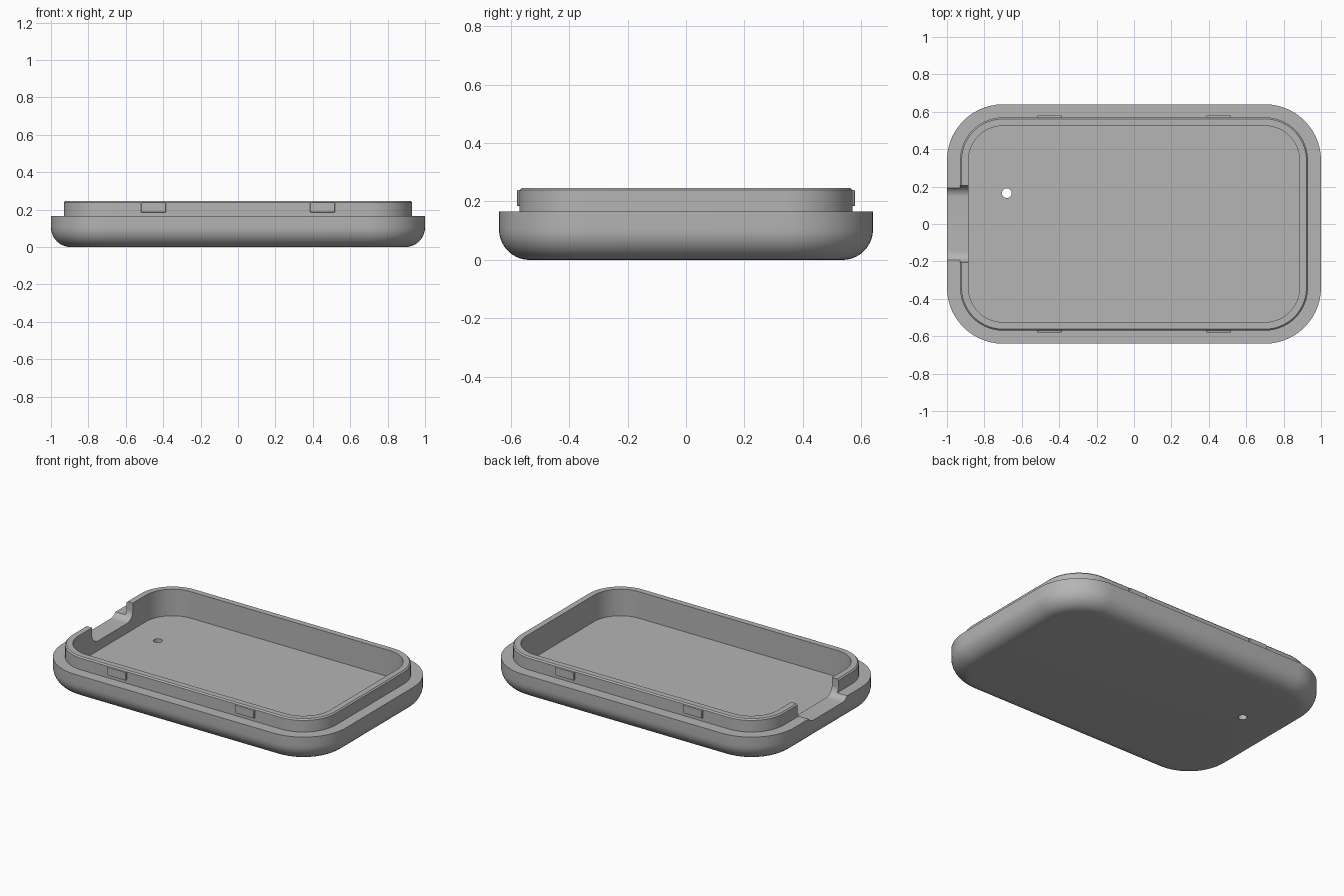
import bpy, bmesh
from math import sin, cos, pi, radians

cube = bpy.data.objects.get("Cube")
if cube:
    bpy.data.objects.remove(cube)

HALF_X, HALF_Y, CORNER = 1.0, 0.64, 0.3
SHELF_Z, LIP_Z, FLOOR_Z = 0.165, 0.247, 0.078
FILLET = 0.105
STEPS = 14

grey = bpy.data.materials.new("plain grey")
grey.use_nodes = True
grey.diffuse_color = (0.46, 0.46, 0.46, 1)
grey.node_tree.nodes["Principled BSDF"].inputs["Base Color"].default_value = grey.diffuse_color


def rounded_rect(hx, hy, r):
    """Counter-clockwise outline of a rounded rectangle."""
    pts = []
    for i, (sx, sy) in enumerate([(1, 1), (-1, 1), (-1, -1), (1, -1)]):
        for k in range(STEPS + 1):
            a = (i + k / STEPS) * pi / 2
            pts.append((sx * (hx - r) + r * cos(a), sy * (hy - r) + r * sin(a)))
    return pts


def loft(name, rings):
    """Bridge rings of 3D points in order and cap both ends."""
    bm = bmesh.new()
    loops = [[bm.verts.new(p) for p in ring] for ring in rings]
    for a, b in zip(loops, loops[1:]):
        for i in range(len(a)):
            j = (i + 1) % len(a)
            bm.faces.new((a[i], a[j], b[j], b[i]))
    bm.faces.new(loops[0][::-1])
    bm.faces.new(loops[-1])
    bmesh.ops.recalc_face_normals(bm, faces=bm.faces)
    mesh = bpy.data.meshes.new(name)
    bm.to_mesh(mesh)
    bm.free()
    obj = bpy.data.objects.new(name, mesh)
    bpy.context.collection.objects.link(obj)
    mesh.materials.append(grey)
    return obj


def activate(obj):
    bpy.ops.object.select_all(action='DESELECT')
    obj.select_set(True)
    bpy.context.view_layer.objects.active = obj


def cut(obj, cutter):
    activate(obj)
    mod = obj.modifiers.new("cut", 'BOOLEAN')
    mod.operation = 'DIFFERENCE'
    mod.solver = 'EXACT'
    mod.object = cutter
    bpy.ops.object.modifier_apply(modifier=mod.name)
    bpy.data.objects.remove(cutter)


# Tray shell: (inset, height) profile from the underside up, over the lip, into the floor
profile = [(FILLET * (1 - sin(t)), FILLET * (1 - cos(t)))
           for t in (k * pi / 20 for k in range(11))]
profile += [(0, SHELF_Z), (0.07, SHELF_Z), (0.07, LIP_Z - 0.008), (0.078, LIP_Z),
            (0.115, LIP_Z), (0.115, FLOOR_Z)]
tray = loft("tray", [[(x, y, z) for x, y in rounded_rect(HALF_X - d, HALF_Y - d, CORNER - d)]
                     for d, z in profile])

# Cable slot through the right-hand end, with rounded lower corners
slot_profile = [(y, z + 0.26) for y, z in rounded_rect(0.205, 0.12, 0.06)]
cut(tray, loft("slot_cutter", [[(x, y, z) for y, z in slot_profile] for x in (-1.1, -0.8)]))

# Small round hole through the floor
hole = rounded_rect(0.026, 0.026, 0.0259)
cut(tray, loft("hole_cutter", [[(x - 0.68, y + 0.165, z) for x, y in hole]
                               for z in (-0.1, 0.15)]))

activate(tray)
bpy.ops.object.shade_smooth_by_angle(angle=radians(30))

# Four snap tabs on the long sides of the lip
for side, sy in (("front", -1), ("back", 1)):
    for end, sx in (("left", 1), ("right", -1)):
        outline = rounded_rect(0.067, 0.027, 0.006)
        tab = loft(f"{side}_{end}_snap_tab",
                   [[(x * k + sx * 0.452, sy * y, z * k + 0.212) for x, z in outline]
                    for y, k in ((0.56, 1), (0.575, 1), (0.579, 0.95))])
        activate(tab)
        bpy.ops.object.shade_smooth_by_angle(angle=radians(30))
